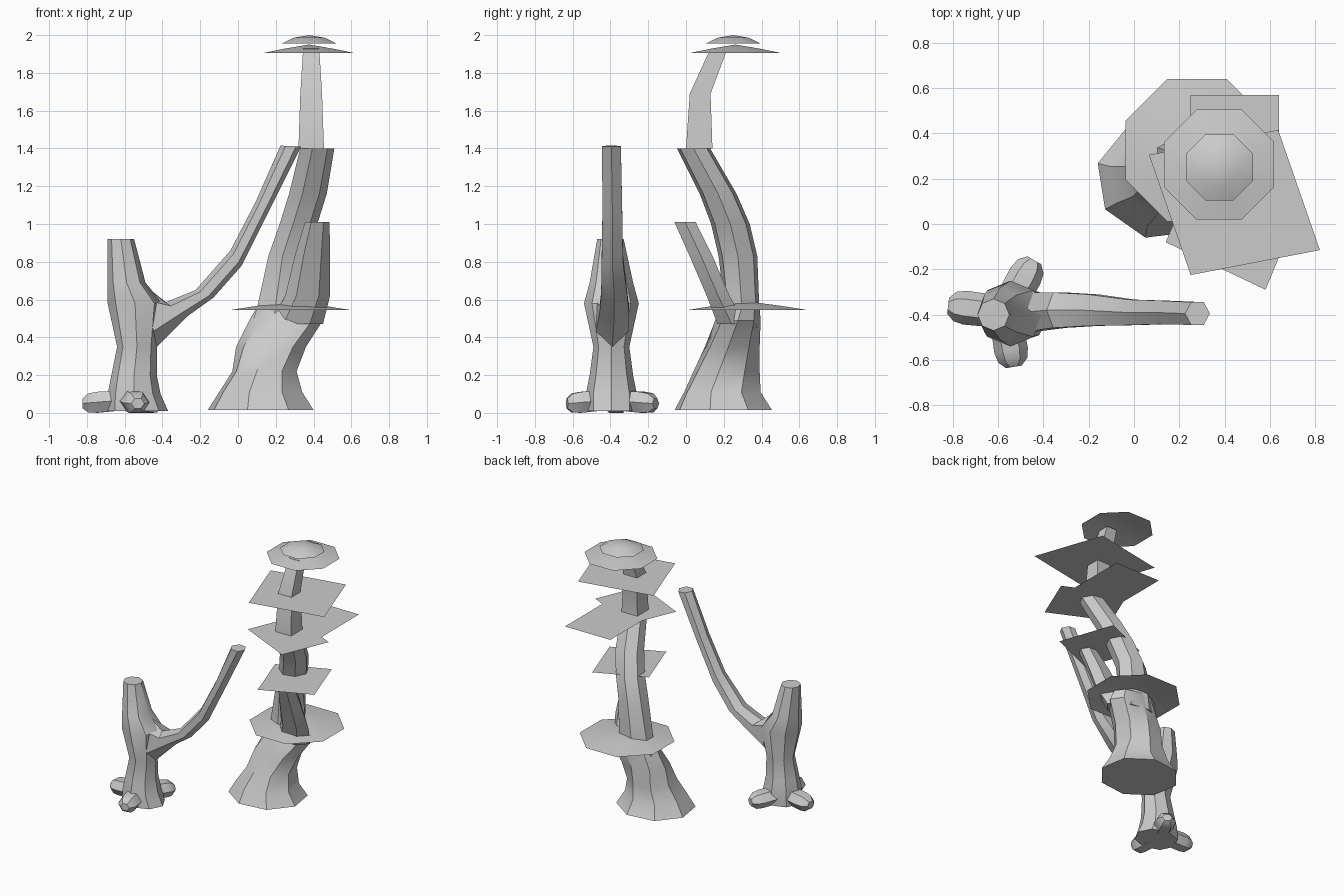
import bpy, bmesh, math
from mathutils import Vector

if "Cube" in bpy.data.objects:
    bpy.data.objects.remove(bpy.data.objects["Cube"])

grey = bpy.data.materials.new("plain grey")
grey.use_nodes = True
COLOUR = (0.6, 0.6, 0.6, 1)
grey.diffuse_color = COLOUR
grey.node_tree.nodes["Principled BSDF"].inputs["Base Color"].default_value = COLOUR


def finish(bm, name, angle):
    bmesh.ops.recalc_face_normals(bm, faces=bm.faces)
    mesh = bpy.data.meshes.new(name)
    bm.to_mesh(mesh)
    bm.free()
    mesh.materials.append(grey)
    ob = bpy.data.objects.new(name, mesh)
    bpy.context.collection.objects.link(ob)
    bpy.ops.object.select_all(action="DESELECT")
    ob.select_set(True)
    bpy.context.view_layer.objects.active = ob
    bpy.ops.object.shade_smooth_by_angle(angle=math.radians(angle))
    return ob


def loft(name, rings, sides=8, angle=35):
    """Skin a list of (centre, u, v) elliptical rings and cap both ends."""
    bm = bmesh.new()
    loops = []
    for c, u, v in rings:
        loops.append([bm.verts.new(Vector(c) + Vector(u) * math.cos(t) + Vector(v) * math.sin(t))
                      for t in (2 * math.pi * i / sides for i in range(sides))])
    for a, b in zip(loops, loops[1:]):
        for i in range(sides):
            j = (i + 1) % sides
            bm.faces.new((a[i], a[j], b[j], b[i]))
    bm.faces.new(loops[0])
    bm.faces.new(loops[-1])
    return finish(bm, name, angle)


def level(z, x0, x1, y0, y1, twist=0):
    """Horizontal ring filling a rectangle."""
    return (((x0 + x1) / 2, (y0 + y1) / 2, z),
            ((x1 - x0) / 2, -twist, 0), (twist, (y1 - y0) / 2, 0))


def square_level(z, x0, x1, y0, y1):
    """Four-sided ring with corners on the rectangle."""
    hx, hy = (x1 - x0) / 2, (y1 - y0) / 2
    return ((x0 + x1) / 2, (y0 + y1) / 2, z), (hx, hy, 0), (-hx, hy, 0)


def upright(top, bottom, y, width):
    """Ring spanning an upper and a lower edge point of a side branch."""
    a, b = Vector((top[0], y, top[1])), Vector((bottom[0], y, bottom[1]))
    return (a + b) / 2, (a - b) / 2, (0, width, 0)


def sheet(name, z, points):
    bm = bmesh.new()
    bm.faces.new([bm.verts.new((x, y, z)) for x, y in points])
    return finish(bm, name, 30)


def cap(name, centre, rim_z, top_z, apothem, bulge=0.5):
    """Shallow eight-sided canopy, open underneath."""
    bm = bmesh.new()
    r = apothem / math.cos(math.pi / 8)
    rows = []
    for scale, h in ((1, 0), (0.55, bulge)):
        rows.append([bm.verts.new((centre[0] + r * scale * math.cos((i + .5) * math.pi / 4),
                                   centre[1] + r * scale * math.sin((i + .5) * math.pi / 4),
                                   rim_z + (top_z - rim_z) * h)) for i in range(8)])
    tip = bm.verts.new((*centre, top_z))
    for i in range(8):
        j = (i + 1) % 8
        bm.faces.new((rows[0][i], rows[0][j], rows[1][j], rows[1][i]))
        bm.faces.new((rows[1][i], rows[1][j], tip))
    return finish(bm, name, 60)


# Short stump with its long arching branch
loft("stump_trunk", [
    level(.01, -.70, -.37, -.53, -.26),
    level(.10, -.69, -.41, -.53, -.26),
    level(.20, -.67, -.43, -.51, -.28),
    level(.35, -.64, -.43, -.49, -.30),
    level(.58, -.69, -.40, -.54, -.25),
    level(.69, -.69, -.49, -.51, -.28),
    level(.92, -.69, -.55, -.47, -.33)])
loft("stump_branch", [
    upright((-.50, .68), (-.43, .35), -.39, .10),
    upright((-.385, .585), (-.27, .51), -.38, .09),
    upright((-.225, .65), (-.13, .61), -.38, .08),
    upright((-.04, .86), (.02, .78), -.39, .065),
    upright((.09, 1.11), (.17, 1.08), -.39, .06),
    upright((.225, 1.415), (.335, 1.41), -.395, .058)], 6)

# Stubby roots reaching outwards from the stump
for name, x, y in (("root_west", -.82, -.36), ("root_back", -.44, -.16), ("root_front", -.53, -.63)):
    hub, end = Vector((-.57, -.39, .07)), Vector((x, y, .05))
    out = (end - hub).normalized()
    side = Vector((-out.y, out.x, 0)).normalized()
    up = Vector((0, 0, 1))
    loft(name, [(hub, side * .07, up * .06),
                (hub.lerp(end, .7), side * .075, up * .064),
                (hub.lerp(end, .88), side * .065, up * .058),
                (end, side * .035, up * .03)], 6)

# Tall trunk: flared base, main stem, front limb and thin upper stem
loft("tall_trunk_base", [
    level(.015, -.16, .40, -.06, .455, .07),
    level(.11, -.10, .34, -.01, .395, .06),
    level(.22, -.03, .31, .04, .39, .04),
    level(.35, -.01, .36, .10, .39, .02),
    level(.49, .06, .45, .155, .395),
    level(.56, .10, .43, .20, .39)])
loft("main_stem", [
    level(.45, .05, .40, .18, .395),
    level(.57, .09, .37, .20, .39),
    level(.83, .15, .37, .17, .38),
    level(1.0, .21, .42, .13, .34),
    level(1.16, .26, .47, .07, .27),
    level(1.4, .32, .51, -.05, .13)], 7)
loft("front_limb", [
    level(.47, .17, .45, .155, .33),
    level(.62, .25, .487, .10, .24),
    level(.83, .30, .487, .01, .15),
    level(1.01, .355, .485, -.07, .06)], 6)
loft("upper_stem", [
    square_level(1.4, .32, .455, 0, .14),
    square_level(1.69, .33, .445, .02, .13),
    square_level(1.93, .345, .43, .13, .22)], 4)

# Flat leaf sheets stacked up the tall trunk
sheet("lower_leaf_sheet", 1.01, [(.67, -.02), (.525, .40), (.15, .24), (.295, -.18)])
sheet("middle_leaf_sheet", 1.4, [(.14, -.08), (.58, -.29), (.73, .07), (.64, .113),
                                 (.64, .57), (.25, .57), (.25, .18)])
sheet("upper_leaf_sheet", 1.69, [(.82, -.115), (.636, .415), (.066, .305), (.25, -.225)])

# Round canopies
cap("bottom_canopy", (.278, .325), .545, .59, .315)
cap("large_top_canopy", (.375, .262), 1.905, 1.95, .242)
cap("small_top_canopy", (.377, .25), 1.955, 2.0, .147, .7)
